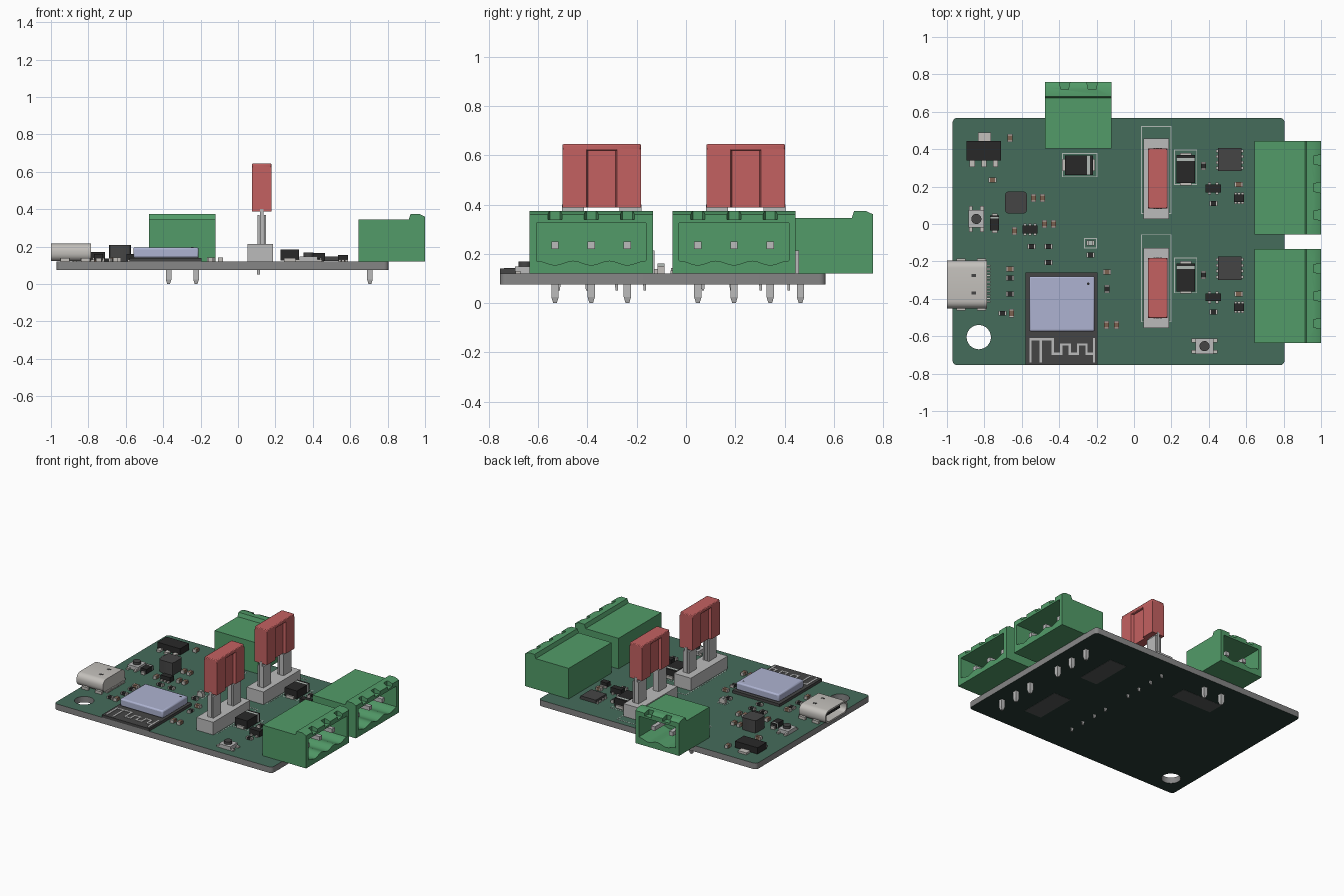
import bpy, bmesh, math
from mathutils import Matrix, Vector

if "Cube" in bpy.data.objects:
    bpy.data.objects.remove(bpy.data.objects["Cube"])


def material(name, r, g, b):
    m = bpy.data.materials.new(name)
    m.diffuse_color = (r, g, b, 1)
    m.use_nodes = True
    m.node_tree.nodes["Principled BSDF"].inputs["Base Color"].default_value = m.diffuse_color
    return m


GREEN = material("connector_green", .085, .33, .14)
MASK = material("board_top_green", .06, .15, .105)
UNDER = material("board_bottom_green", .02, .045, .035)
EDGE = material("board_edge", .24, .24, .24)
RED = material("fuse_red", .55, .12, .12)
LILAC = material("shield_lilac", .42, .45, .64)
BLACK = material("black_plastic", .022, .022, .022)
DARK = material("dark_grey", .06, .06, .06)
METAL = material("bright_metal", .55, .53, .5)
STEEL = material("steel", .5, .5, .5)
TAN = material("capacitor_brown", .2, .12, .08)
SILK = material("silk_grey", .45, .5, .47)
PANEL = material("underside_panel", .09, .1, .095)
TOP = .12  # board upper surface


def finish(name, bm, mats, loc=(0, 0, 0), rot=0):
    bmesh.ops.recalc_face_normals(bm, faces=bm.faces)
    me = bpy.data.meshes.new(name)
    bm.to_mesh(me)
    bm.free()
    for m in mats:
        me.materials.append(m)
    return place(name, me, loc, rot)


def place(name, me, loc, rot=0):
    ob = bpy.data.objects.new(name, me)
    ob.location = loc
    ob.rotation_euler.z = rot
    bpy.context.collection.objects.link(ob)
    return ob


def boxes(name, items, loc=(0, 0, 0), rot=0, taper=1):
    """One object from boxes (x0, x1, y0, y1, z0, z1, material); taper narrows the bottoms."""
    bm, mats = bmesh.new(), []
    for x0, x1, y0, y1, z0, z1, mat in items:
        if mat not in mats:
            mats.append(mat)
        c = Vector(((x0 + x1) / 2, (y0 + y1) / 2, (z0 + z1) / 2))
        mtx = Matrix.Translation(c) @ Matrix.Diagonal((x1 - x0, y1 - y0, z1 - z0, 1))
        vs = bmesh.ops.create_cube(bm, size=1, matrix=mtx)["verts"]
        for v in vs:
            if taper != 1 and v.co.z < c.z:
                v.co.x = c.x + (v.co.x - c.x) * taper
                v.co.y = c.y + (v.co.y - c.y) * taper
            for f in v.link_faces:
                f.material_index = mats.index(mat)
    return finish(name, bm, mats, loc, rot)


def prism(name, pts, h0, h1, mat, axis="z", loc=(0, 0, 0), rot=0, hollow=None):
    """Extrude a 2D profile; hollow=(wall, depth) sinks the h0 end."""
    bm = bmesh.new()
    put = {"z": lambda a, b: (a, b, h0), "x": lambda a, b: (h0, a, b), "y": lambda a, b: (a, h0, b)}[axis]
    face = bm.faces.new([bm.verts.new(put(*p)) for p in pts])
    d = Vector({"z": (0, 0, 1), "x": (1, 0, 0), "y": (0, 1, 0)}[axis])
    ext = bmesh.ops.extrude_face_region(bm, geom=[face], use_keep_orig=True)["geom"]
    bmesh.ops.translate(bm, vec=d * (h1 - h0), verts=[g for g in ext if isinstance(g, bmesh.types.BMVert)])
    bmesh.ops.recalc_face_normals(bm, faces=bm.faces)
    if hollow:
        bmesh.ops.inset_region(bm, faces=[face], thickness=hollow[0])
        new = bmesh.ops.extrude_discrete_faces(bm, faces=[face])["faces"]
        bmesh.ops.translate(bm, vec=d * hollow[1], verts=new[0].verts)
    return finish(name, bm, [mat], loc, rot)


def disc(x, y, r, n=32):
    return [(x + r * math.cos(2 * math.pi * i / n), y + r * math.sin(2 * math.pi * i / n)) for i in range(n)]


def round_rect(x0, x1, y0, y1, r, n=5):
    pts = []
    for q, (cx, cy) in enumerate([(x1 - r, y1 - r), (x0 + r, y1 - r), (x0 + r, y0 + r), (x1 - r, y0 + r)]):
        for i in range(n + 1):
            a = math.pi / 2 * (q + i / n)
            pts.append((cx + r * math.cos(a), cy + r * math.sin(a)))
    return pts


def cut(ob, cutter):
    mod = ob.modifiers.new("cut", "BOOLEAN")
    mod.operation, mod.solver, mod.object = "DIFFERENCE", "EXACT", cutter
    bpy.context.view_layer.objects.active = ob
    bpy.ops.object.modifier_apply(modifier=mod.name)
    bpy.data.objects.remove(cutter)


# Circuit board with mounting hole
board = prism("circuit_board", round_rect(-.97, .805, -.755, .567, .025), .076, TOP, EDGE)
cut(board, prism("hole_cutter", disc(-.83, -.605, .065), 0, .2, EDGE))
board.data.materials.clear()
for m in (EDGE, MASK, UNDER):
    board.data.materials.append(m)
for p in board.data.polygons:
    p.material_index = 1 if p.normal.z > .5 else 2 if p.normal.z < -.5 else 0


# Pluggable terminal headers: body, wavy cavity, key notches, bent pins
def header(name, loc, rot, width, ys):
    side = [(0, TOP), (.355, TOP), (.355, .36), (.325, .374), (.278, .374), (.268, .345), (0, .345)]
    body = prism(name + "_housing", side, -width / 2, width / 2, GREEN, "y", loc, rot)
    w = width / 2 - .027
    n = 8 * len(ys)
    cav = [(w, .325), (-w, .325)]
    for i in range(n + 1):
        y = -w + 2 * w * i / n
        cav.append((y, .163 - .009 * math.cos((y - ys[0]) * 2 * math.pi / .147)))
    cut(body, prism("cavity_cutter", cav, .1, .4, GREEN, "x", loc, rot))
    for y in ys:
        notch = [(.315, y - .02), (.36, y - .03), (.36, y + .03), (.315, y + .02)]
        cut(body, prism("notch_cutter", notch, .34, .4, GREEN, "z", loc, rot))
    r = .015
    boxes(name + "_contacts", [(.09, .3, y - r, y + r, .235 - r, .235 + r, STEEL) for y in ys], loc, rot)
    boxes(name + "_pins", [(.06 - r, .06 + r, y - r, y + r, .025, TOP, STEEL) for y in ys], loc, rot)
    boxes(name + "_pin_tips", [(.06 - r, .06 + r, y - r, y + r, 0, .025, STEEL) for y in ys], loc, rot, .5)


header("upper_output", (.645, .195, 0), 0, .5, (-.147, 0, .147))
header("lower_output", (.645, -.385, 0), 0, .5, (-.147, 0, .147))
header("power_input", (-.2975, .405, 0), math.pi / 2, .355, (-.0735, .0735))

# Blade fuses in holders
for name, y in (("upper_fuse", .243), ("lower_fuse", -.342)):
    loc = (.125, y, 0)
    boxes(name + "_holder", [(-.075, .063, -.215, .215, TOP, .213, STEEL)], loc)
    clips, pins = [], []
    for s in (-.117, .117):
        for x0, x1, z1 in ((-.022, -.010, .37), (.014, .026, .37), (-.008, .012, .4)):
            clips.append((x0, x1, s - .045, s + .045, .2, z1, STEEL))
        for e in (-.057, .057):
            pins.append((-.028, -.004, s + e - .008, s + e + .008, .05, .13, STEEL))
    boxes(name + "_clips", clips, loc)
    boxes(name + "_solder_pins", pins, loc, taper=.6)
    # I-shaped outline: thick wings with a recessed web, capped along the top
    a, b, h, k = -.05, .054, .16, .062
    web = [(a, -h), (b, -h), (b, -k), (b - .02, -k + .006), (b - .02, k - .006), (b, k), (b, h),
           (a, h), (a, k), (a + .02, k - .006), (a + .02, -k + .006), (a, -k)]
    prism(name + "_body", web, .388, .625, RED, loc=loc)
    cap = prism(name + "_cap", round_rect(a, b, -h, h, .008, 2), .62, .645, RED, loc=loc)
    bev = cap.modifiers.new("bevel", "BEVEL")
    bev.width, bev.segments = .005, 2

# Radio module with shield can and meandering antenna
boxes("radio_module_base", [(-.58, -.195, -.755, -.26, TOP, .14, DARK)])
shield = boxes("radio_shield", [(-.56, -.21, -.575, -.28, .14, .196, LILAC)])
bev = shield.modifiers.new("bevel", "BEVEL")
bev.width, bev.segments = .01, 2
prism("shield_dot", disc(-.245, -.32, .007, 12), .19, .1975, BLACK)
t, z0, z1 = .012, .138, .143
trace = [(-.56, -.56 + t, -.74, -.61, z0, z1, STEEL), (-.505, -.505 + t, -.74, -.61, z0, z1, STEEL),
         (-.56, -.44, -.622, -.61, z0, z1, STEEL)]
xs = [-.44, -.395, -.35, -.305, -.26, -.22]
for i, x in enumerate(xs):
    trace.append((x, x + t, -.74 if i == 5 else -.7, -.61 if i < 1 else -.65 if i < 5 else -.61, z0, z1, STEEL))
    if i < 5:
        yb = -.7 if i % 2 == 0 else -.65 if i < 4 else -.61
        trace.append((x, xs[i + 1] + t, yb, yb + t, z0, z1, STEEL))
boxes("antenna_trace", trace)

# USB socket: hollow rounded shell, tongue, rear pins
prism("usb_shell", round_rect(-.452, -.195, TOP + .002, .216, .04), -1, -.785, METAL, "x", hollow=(.012, .17))
boxes("usb_tongue", [(-.97, -.82, -.41, -.237, .161, .177, BLACK)])
boxes("usb_dents", [(-.87, -.845, y - .008, y + .008, .21, .2175, DARK) for y in (-.37, -.275)])
boxes("usb_pins", [(-.79, -.768, -.42 + i * .0175, -.411 + i * .0175, TOP, .13, METAL) for i in range(12)])
boxes("usb_feet", [(x, x + .05, y, y + .02, .085, .14, METAL) for x in (-.95, -.84) for y in (-.463, -.204)])

# Voltage regulator, power inductor
boxes("regulator", [(-.895, -.71, .34, .445, .125, .172, BLACK), (-.835, -.765, .44, .49, TOP, .135, METAL)] +
      [(x - .014, x + .014, .305, .345, TOP, .135, METAL) for x in (-.865, -.802, -.74)])
prism("inductor", round_rect(-.69, -.572, .055, .175, .02, 2), TOP, .21, DARK)


# Large diodes: black body, steel cathode end; silk outline on the board
def diode(name, loc, rot, lx, ly, h):
    boxes(name, [(-lx, lx * .6, -ly, ly, .126, h, BLACK), (lx * .6, lx * .8, -ly, ly, .126, h, SILK),
                 (lx * .8, lx, -ly, ly, .126, h, BLACK),
                 (-lx - .012, -lx + .02, -ly * .6, ly * .6, TOP, .14, METAL),
                 (lx - .02, lx + .012, -ly * .6, ly * .6, TOP, .14, METAL)], loc, rot)


def outline(name, x0, x1, y0, y1, w=.005):
    z = TOP + .001
    boxes(name, [(x0, x1, y0, y0 + w, TOP, z, SILK), (x0, x1, y1 - w, y1, TOP, z, SILK),
                 (x0, x0 + w, y0, y1, TOP, z, SILK), (x1 - w, x1, y0, y1, TOP, z, SILK)])


diode("input_diode", (-.295, .315, 0), 0, .075, .052, .185)
outline("input_diode_outline", -.385, -.195, .25, .38)
for i, y in enumerate((.293, -.285)):
    diode(f"output_diode_{i + 1}", (.277, y, 0), math.pi / 2, .075, .05, .185)
    outline(f"output_diode_outline_{i + 1}", .215, .338, y - .085, y + .105)
    outline(f"fuse_outline_{i + 1}", .038, .2, -.005 + y - .235, y + .23)
diode("small_diode", (-.745, .005, 0), math.pi / 2, .04, .024, .16)


# Flat packages with leads along both y sides
def package(name, x, y, hx, hy, h, leads, rot=0, mat=BLACK):
    items = [(-hx, hx, -hy, hy, .124, h, mat)]
    for s in (-1, 1):
        for i in range(leads):
            lx = (i - (leads - 1) / 2) * 2 * hx / leads
            e = sorted((s * (hy - .01), s * (hy + .011)))
            items.append((lx - .008, lx + .008, e[0], e[1], TOP, .132, METAL))
    boxes(name, items, (x, y, 0), rot)


for i, d in enumerate((0, -.582)):
    package(f"power_switch_{i + 1}", .512, .345 + d, .062, .062, .148, 4, math.pi / 2, DARK)
    package(f"transistor_{i + 1}", .424, .19 + d, .042, .021, .165, 2)
    package(f"buffer_{i + 1}", .562, .137 + d, .027, .02, .155, 3)
package("converter", -.557, -.03, .04, .021, .16, 3)
boxes("status_light", [(-.255, -.21, -.115, -.087, TOP, .15, METAL), (-.243, -.222, -.115, -.087, .15, .16, SILK)])
outline("status_light_outline", -.268, -.198, -.13, -.075)

# Tactile buttons
for name, x, y, rot in (("reset_button", .377, -.653, 0), ("boot_button", -.843, .027, math.pi / 2)):
    boxes(name + "_base", [(-.047, .047, -.042, .042, TOP, .148, STEEL)] +
          [(sx - .014, sx + .014, sy - .01, sy + .01, TOP, .13, METAL) for sx in (-.055, .055) for sy in (-.03, .03)],
          (x, y, 0), rot)
    prism(name + "_cap", disc(0, 0, .027, 24), .14, .168, DARK, loc=(x, y, 0))


# Tiny resistors and capacitors sharing two meshes; (x, y) centres, v = along y
def chips(kind, mat, h, flat, upright):
    a, b = .022, .013
    me = boxes(kind, [(-a + .008, a - .008, -b, b, TOP, TOP + h - .001, mat), (-a, -a + .008, -b, b, TOP, TOP + h, METAL),
                      (a - .008, a, -b, b, TOP, TOP + h, METAL)])
    data = me.data
    bpy.data.objects.remove(me)
    for i, (x, y, r) in enumerate([(*p, 0) for p in flat] + [(*p, math.pi / 2) for p in upright]):
        place(f"{kind}_{i + 1}", data, (x, y, 0), r)


chips("resistor", BLACK, .018,
      [(.425, .11), (.425, -.47), (-.233, -.166), (-.457, -.205), (-.548, -.12), (-.457, -.12),
       (-.663, -.288), (-.663, -.375), (-.703, -.477)], [(.372, .31), (.372, -.273), (-.145, -.347)])
chips("capacitor", TAN, .023,
      [(.56, .212), (.56, -.374), (-.145, -.257), (-.757, .235), (-.663, -.24)],
      [(-.147, -.54), (-.094, -.54), (-.639, -.038), (-.479, 0), (-.431, 0), (-.537, .139), (-.489, .139),
       (-.663, .46), (-.655, -.477)])

# Blank panels on the underside
boxes("underside_panels", [(.36, .5, .04, .35, .0745, .077, PANEL), (.36, .5, -.54, -.23, .0745, .077, PANEL),
                           (-.46, -.13, .24, .36, .0745, .077, PANEL)])

# Smooth round surfaces, sharp edges kept
bpy.ops.object.select_all(action="SELECT")
bpy.context.view_layer.objects.active = board
bpy.ops.object.shade_smooth_by_angle(angle=math.radians(30))
